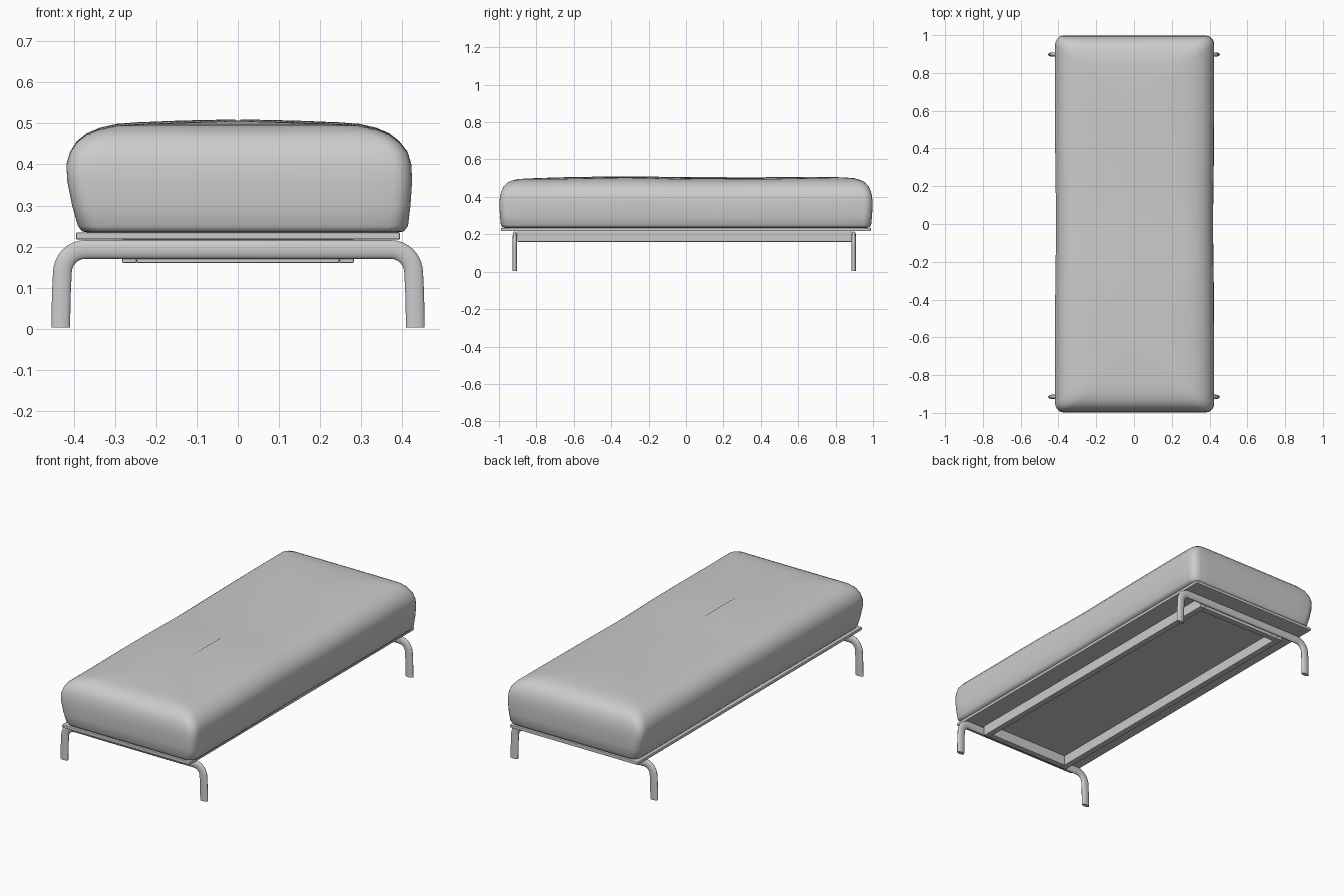
import bpy, bmesh, math

if "Cube" in bpy.data.objects:
    bpy.data.objects.remove(bpy.data.objects["Cube"])


def add_mesh(name, bm):
    bmesh.ops.recalc_face_normals(bm, faces=bm.faces)
    me = bpy.data.meshes.new(name)
    bm.to_mesh(me)
    bm.free()
    ob = bpy.data.objects.new(name, me)
    bpy.context.collection.objects.link(ob)
    return ob


def box(name, x0, x1, y0, y1, z0, z1, bevel=0.003):
    bm = bmesh.new()
    bmesh.ops.create_cube(bm, size=1)
    for v in bm.verts:
        v.co = ((x0 + x1) / 2 + v.co.x * (x1 - x0),
                (y0 + y1) / 2 + v.co.y * (y1 - y0),
                (z0 + z1) / 2 + v.co.z * (z1 - z0))
    ob = add_mesh(name, bm)
    mod = ob.modifiers.new("soft_edge", 'BEVEL')
    mod.width = bevel
    mod.segments = 2
    return ob


def rounded_rect(hx, hy, r, nx=12, ny=28, nc=5):
    """Closed loop with the same point count for any size."""
    r = min(r, hx * 0.9, hy * 0.9)
    pts = []
    corners = [(1, -1, -90), (1, 1, 0), (-1, 1, 90), (-1, -1, 180)]
    for i, (sx, sy, a0) in enumerate(corners):
        for k in range(nc + 1):
            a = math.radians(a0 + 90 * k / nc)
            pts.append((sx * (hx - r) + r * math.cos(a), sy * (hy - r) + r * math.sin(a)))
        tx, ty, a1 = corners[(i + 1) % 4]
        a = math.radians(a1)
        end = (tx * (hx - r) + r * math.cos(a), ty * (hy - r) + r * math.sin(a))
        n = ny if i % 2 == 0 else nx
        p = pts[-1]
        for k in range(1, n):
            t = k / n
            pts.append((p[0] + (end[0] - p[0]) * t, p[1] + (end[1] - p[1]) * t))
    return pts


# Soft cushion: stacked rings (z, half width, half length, x shift)
rings = [(0.234, 0.375, 0.965, 0.012), (0.237, 0.392, 0.982, 0.012),
         (0.25, 0.402, 0.990, 0.012), (0.30, 0.412, 0.995, 0.008),
         (0.36, 0.420, 0.998, 0.004), (0.40, 0.420, 0.995, 0.002),
         (0.43, 0.411, 0.988, 0.002), (0.455, 0.393, 0.976, 0),
         (0.475, 0.368, 0.957, 0), (0.488, 0.336, 0.932, 0),
         (0.497, 0.295, 0.90, 0), (0.501, 0.24, 0.85, 0),
         (0.504, 0.16, 0.77, 0), (0.506, 0.08, 0.69, 0), (0.507, 0.006, 0.62, 0)]
bm = bmesh.new()
loops = []
for z, hx, hy, dx in rings:
    up = max(0, (z - 0.26) / 0.25)
    loop = []
    for x, y in rounded_rect(hx, hy, 0.045):
        # gentle sag and creasing of the upholstery
        dz = up * (0.003 * math.sin(5.5 * y + 3.0) * math.cos(2.5 * x) - 0.003 * math.exp(-(y / 0.2) ** 2))
        bulge = 1 - 0.012 * math.exp(-(y / 0.3) ** 2)
        loop.append(bm.verts.new((x * bulge + dx, y, z + dz)))
    loops.append(loop)
for a, b in zip(loops, loops[1:]):
    for i in range(len(a)):
        j = (i + 1) % len(a)
        bm.faces.new((a[i], a[j], b[j], b[i]))
bm.faces.new(loops[0])
bm.faces.new(loops[-1])
cushion = add_mesh("cushion", bm)
for p in cushion.data.polygons:
    p.use_smooth = True

# Thin platform under the cushion
box("platform", -0.395, 0.395, -0.99, 0.99, 0.217, 0.2345, 0.004)

# Open rectangular under-frame
X, Y0, Y1, W = 0.282, -0.902, 0.885, 0.035
for side, s in (("left", -1), ("right", 1)):
    xs = sorted((s * X, s * (X - W)))
    box(side + "_rail", xs[0], xs[1], Y0, Y1, 0.16, 0.218)
box("front_rail", -X + W, X - W, Y0, Y0 + W, 0.16, 0.218)
box("back_rail", -X + W, X - W, Y1 - W, Y1, 0.16, 0.218)


# Bent legs: flattened tube, one hoop at each end
def leg_hoop(name, y):
    half = [(0.432, 0.003), (0.4305, 0.08)]
    for k in range(9):
        a = math.radians(90 * k / 8)
        half.append((0.372 + 0.056 * math.cos(a), 0.135 + 0.058 * math.sin(a)))
    path = half + [(-x, z) for x, z in reversed(half)]
    cu = bpy.data.curves.new(name, 'CURVE')
    cu.dimensions = '3D'
    cu.bevel_depth = 0.0228
    cu.bevel_resolution = 6
    cu.use_fill_caps = True
    sp = cu.splines.new('POLY')
    sp.points.add(len(path) - 1)
    for p, (x, z) in zip(sp.points, path):
        p.co = (x, 0, z, 1)
    sp.use_smooth = True
    ob = bpy.data.objects.new(name, cu)
    bpy.context.collection.objects.link(ob)
    ob.location.y = y
    ob.scale.y = 0.5


leg_hoop("front_legs", -0.915)
leg_hoop("back_legs", 0.897)
